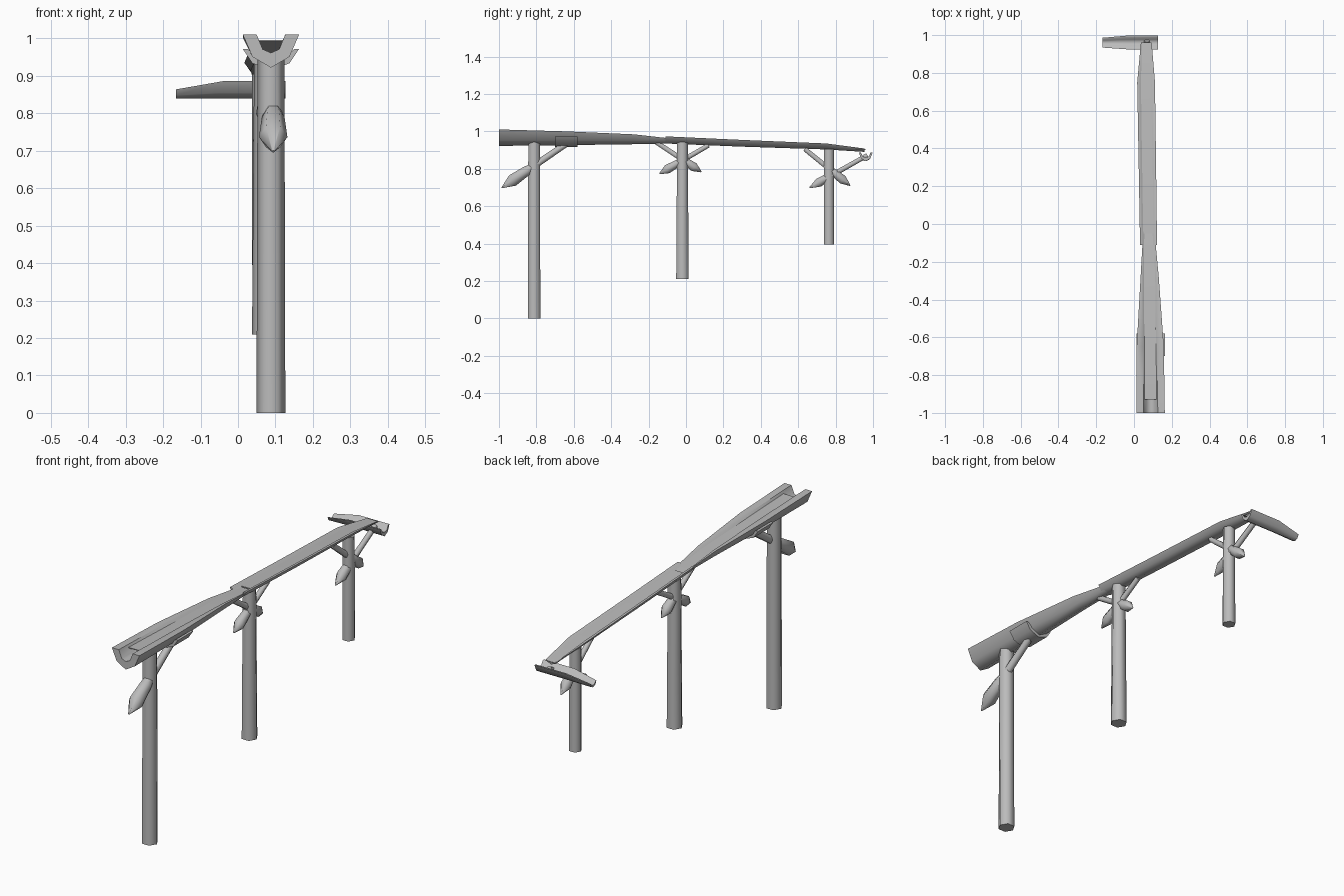
import bpy, bmesh, math
from mathutils import Vector

if "Cube" in bpy.data.objects:
    bpy.data.objects.remove(bpy.data.objects["Cube"])

wood = bpy.data.materials.new("weathered_grey")
wood.use_nodes = True
grey = (0.5, 0.5, 0.5, 1)
wood.diffuse_color = grey
wood.node_tree.nodes["Principled BSDF"].inputs["Base Color"].default_value = grey


def finish(name, bm):
    bmesh.ops.recalc_face_normals(bm, faces=bm.faces)
    me = bpy.data.meshes.new(name)
    bm.to_mesh(me)
    bm.free()
    ob = bpy.data.objects.new(name, me)
    me.materials.append(wood)
    bpy.context.collection.objects.link(ob)
    bpy.ops.object.select_all(action="DESELECT")
    ob.select_set(True)
    bpy.context.view_layer.objects.active = ob
    bpy.ops.object.shade_smooth_by_angle(angle=math.radians(66))


def loft(name, loops):
    """Skin closed loops of equal length; capped so that U sections stay hollow."""
    bm = bmesh.new()
    rings = [[bm.verts.new(p) for p in loop] for loop in loops]
    n = len(rings[0])
    for a, b in zip(rings, rings[1:]):
        for i in range(n):
            j = (i + 1) % n
            bm.faces.new((a[i], a[j], b[j], b[i]))
    for ring in (rings[0], rings[-1]):
        for i in range(n // 2 - 1):
            bm.faces.new((ring[i], ring[i + 1], ring[n - 2 - i], ring[n - 1 - i]))
    finish(name, bm)


def gutter_loop(half, inner, top, bottom):
    """U section as (across, height): outer wall, then inner wall back."""
    h = top - bottom
    outer = [(-half, top), (-.66 * half, bottom + .33 * h), (0, bottom),
             (.66 * half, bottom + .33 * h), (half, top)]
    inside = [(inner, top), (.58 * inner, bottom + .56 * h), (0, bottom + .45 * h),
              (-.58 * inner, bottom + .56 * h), (-inner, top)]
    return outer + inside


def trough(name, stations):
    loft(name, [[(cx + u, y, z) for u, z in gutter_loop(*sec)]
                for y, cx, *sec in stations])


def spindle(name, start, end, stops):
    """Six-sided rod along a line; stops are (fraction, radius)."""
    start, end = Vector(start), Vector(end)
    axis = (end - start).normalized()
    side = Vector((1, 0, 0))
    up = axis.cross(side)
    bm = bmesh.new()
    rings = []
    for t, r in stops:
        c = start.lerp(end, t)
        rings.append([bm.verts.new(c + r * (math.cos(a) * side + math.sin(a) * up))
                      for a in (math.tau * k / 6 for k in range(6))])
    for a, b in zip(rings, rings[1:]):
        for i in range(6):
            j = (i + 1) % 6
            bm.faces.new((a[i], a[j], b[j], b[i]))
    bm.faces.new(rings[0])
    bm.faces.new(rings[-1])
    finish(name, bm)


def plate(name, stations):
    """Thin channel floor; stations are (y, centre, half width, height)."""
    bm = bmesh.new()
    rings = [[bm.verts.new((cx + s * w, y, z + d))
              for s, d in ((-1, 0), (1, 0), (1, -.004), (-1, -.004))]
             for y, cx, w, z in stations]
    for a, b in zip(rings, rings[1:]):
        for i in range(4):
            j = (i + 1) % 4
            bm.faces.new((a[i], a[j], b[j], b[i]))
    bm.faces.new(rings[0])
    bm.faces.new(rings[-1])
    finish(name, bm)


# Two sloping troughs, the upper one resting in the lower one
trough("upper_trough", [(-1, .088, .075, .038, 1.01, .922),
                        (-.65, .086, .072, .037, 1.0, .926),
                        (-.28, .083, .048, .035, .984, .931),
                        (-.12, .08, .036, .031, .966, .934),
                        (-.05, .079, .032, .028, .962, .938)])
trough("lower_trough", [(-.11, .077, .045, .034, .973, .935),
                        (.3, .071, .046, .034, .954, .918),
                        (.75, .064, .047, .034, .935, .903),
                        (.955, .065, .029, .026, .908, .89)])
plate("upper_floor", [(-.93, .087, .036, .996), (-.28, .083, .033, .975),
                      (-.05, .079, .028, .957)])
plate("lower_floor", [(-.05, .077, .031, .962), (.75, .065, .03, .928),
                      (.96, .065, .028, .905)])

# Cradle wrapped under the upper trough
trough("cradle", [(y, .088, .075, .062, .972, .915) for y in (-.7, -.58)])

# Crosswise outlet spout
loft("outlet_spout", [[(x, cy + u, z) for u, z in gutter_loop(*sec)] for x, cy, *sec in
                      [(.127, .961, .037, .028, .886, .84),
                       (-.04, .961, .036, .027, .886, .84),
                       (-.166, .96, .026, .019, .864, .84)]])

# Posts: x, y, foot height, top height, foot radius, top radius
posts = [("front_post", .088, -.812, 0, .942, .0385, .036),
         ("middle_post", .076, -.019, .21, .942, .0385, .033),
         ("back_post", .068, .764, .395, .905, .031, .03)]
for name, x, y, z0, z1, r0, r1 in posts:
    spindle(name, (x, y, z0), (x, y, z1), [(0, r0), (1, r1)])

# Braces with a carved, pointed foot and a thinner upper arm
braces = [("front_brace", .094, (-.985, .698), (-.63, .94), .038),
          ("middle_brace_a", .076, (-.142, .773), (.12, .925), .028),
          ("middle_brace_b", .076, (.082, .783), (-.16, .942), .028),
          ("back_brace_a", .068, (.66, .698), (.97, .872), .028),
          ("back_brace_b", .068, (.877, .71), (.635, .905), .028)]
for name, x, foot, head, r in braces:
    spindle(name, (x, *foot), (x, *head),
            [(0, .003), (.16, r), (.38, r * .8), (.46, r * .55), (1, r * .5)])
